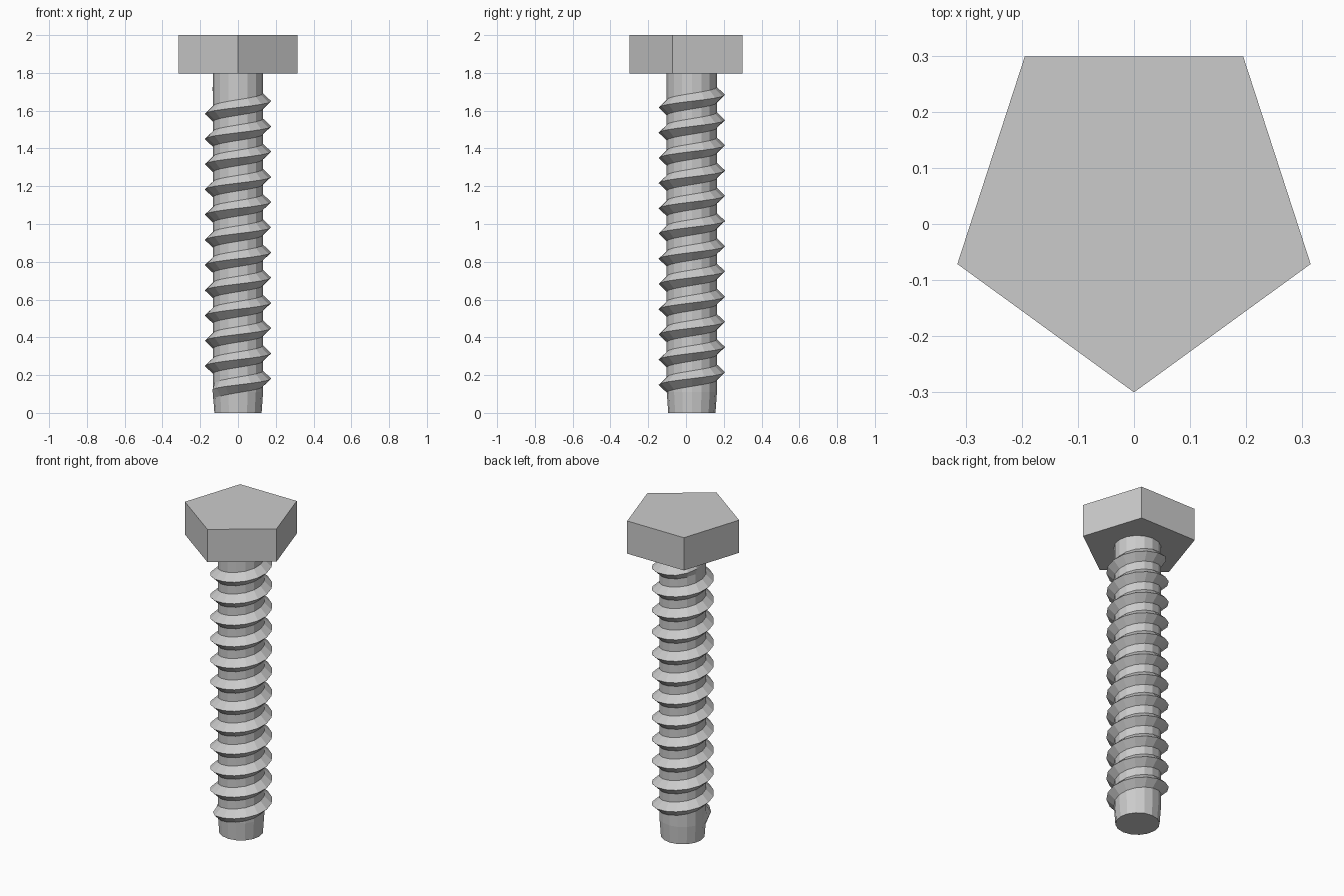
import bpy, bmesh
from math import pi, sin, cos

if "Cube" in bpy.data.objects:
    bpy.data.objects.remove(bpy.data.objects["Cube"])

CY = 0.031            # bolt axis offset in y
SIDES = 16            # facets per turn
CORE, CREST = 0.133, 0.176
PITCH, TURNS = 0.1335, 12


def finish(bm, name):
    bmesh.ops.recalc_face_normals(bm, faces=bm.faces)
    mesh = bpy.data.meshes.new(name)
    bm.to_mesh(mesh)
    bm.free()
    obj = bpy.data.objects.new(name, mesh)
    bpy.context.collection.objects.link(obj)
    return obj


def ring(bm, n, r, z, start=0.0):
    return [bm.verts.new((r * cos(start + 2 * pi * i / n),
                          CY + r * sin(start + 2 * pi * i / n), z)) for i in range(n)]


def loft(name, n, sections, start=0.0):
    """Closed prism through (radius, z) sections."""
    bm = bmesh.new()
    rings = [ring(bm, n, r, z, start) for r, z in sections]
    for a, b in zip(rings, rings[1:]):
        for i in range(n):
            j = (i + 1) % n
            bm.faces.new((a[i], a[j], b[j], b[i]))
    bm.faces.new(rings[0])
    bm.faces.new(rings[-1])
    return finish(bm, name)


# Five-sided head with one corner facing the front
loft("head", 5, [(0.331, 1.797), (0.331, 2.0)], -pi / 2)

# Shaft with a slightly narrowed tip
loft("shaft", SIDES, [(0.125, 0.0), (CORE, 0.11), (CORE, 1.797)])

# Helical thread ridge, fading into the shaft at both ends
bm = bmesh.new()
steps = SIDES * TURNS
rows = []
for i in range(steps + 1):
    a = pi + 2 * pi * i / SIDES
    z = 0.115 + PITCH * i / SIDES
    fade = min(1.0, i / 3, (steps - i) / 3)
    base = CORE - 0.002
    crest = base + (CREST - base) * max(fade, 0.05)
    rows.append([bm.verts.new((r * cos(a), CY + r * sin(a), z + dz))
                 for r, dz in ((base, -0.043), (crest, 0.0), (base, 0.043))])
for p, q in zip(rows, rows[1:]):
    for k in range(3):
        m = (k + 1) % 3
        bm.faces.new((p[k], p[m], q[m], q[k]))
bm.faces.new(rows[0])
bm.faces.new(rows[-1])
finish(bm, "thread")
